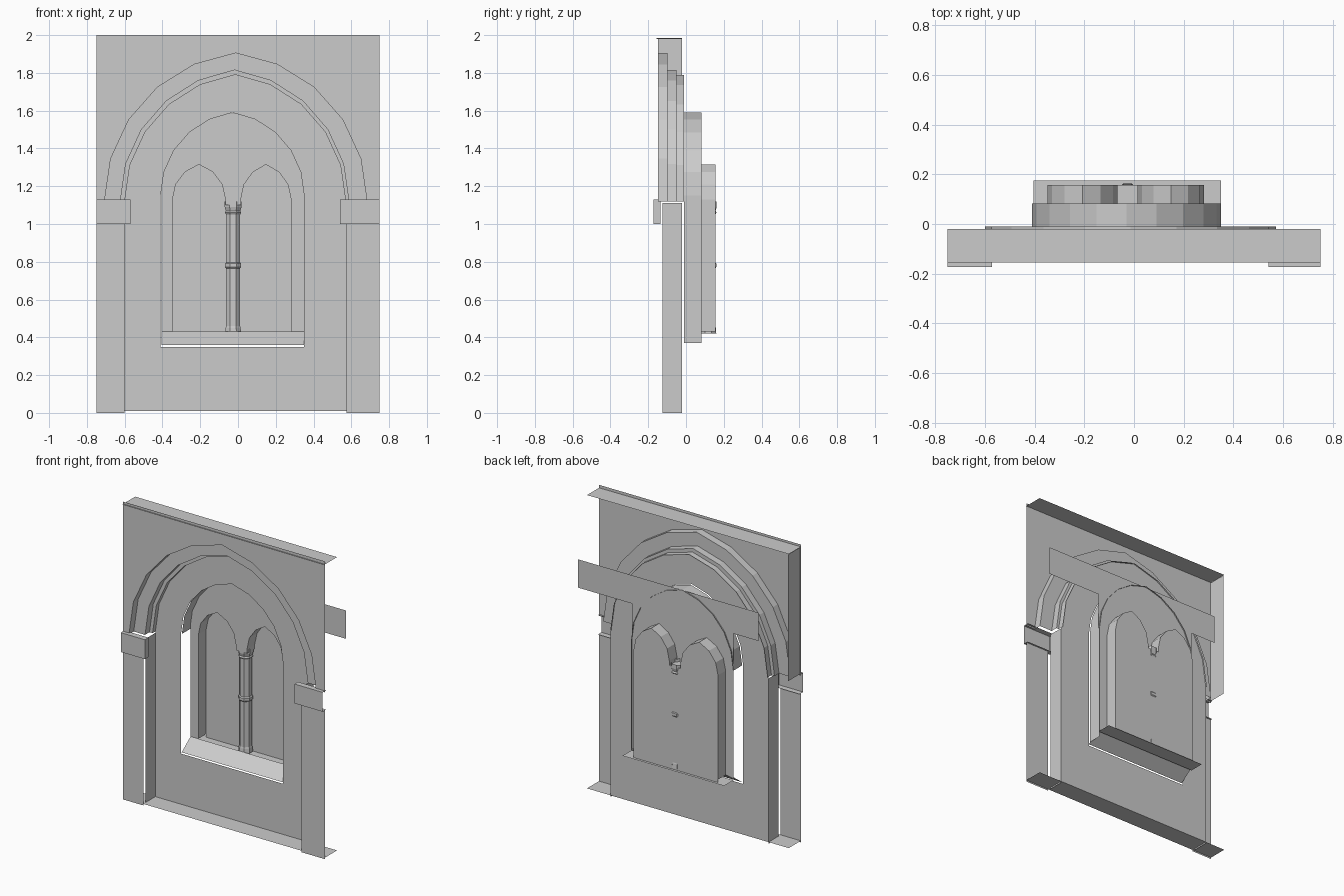
import bpy, math
from mathutils import Vector
from mathutils.geometry import tessellate_polygon

if "Cube" in bpy.data.objects:
    bpy.data.objects.remove(bpy.data.objects["Cube"])

FRONT, WALL, TRACERY, BACK = -0.148, -0.02, 0.075, 0.156


def make(name, verts, faces):
    me = bpy.data.meshes.new(name)
    me.from_pydata(verts, [], faces)
    me.update()
    ob = bpy.data.objects.new(name, me)
    bpy.context.collection.objects.link(ob)
    return ob


def panel(name, y, *loops):
    """Flat xz sheet; the loops after the first are holes."""
    flat = [p for l in loops for p in l]
    tris = tessellate_polygon([[Vector((x, z, 0)) for x, z in l] for l in loops])
    return make(name, [(x, y, z) for x, z in flat], [tuple(t) for t in tris])


def strip(name, path, y0, y1):
    """Sweep an xz path in depth."""
    n = len(path)
    verts = [(x, y0, z) for x, z in path] + [(x, y1, z) for x, z in path]
    return make(name, verts, [(i, i + 1, n + i + 1, n + i) for i in range(n - 1)])


def rect(x0, x1, z0, z1):
    return [(x0, z0), (x1, z0), (x1, z1), (x0, z1)]


def arch(cx, a, spring, h, n=5):
    """Pointed arch from left foot over the apex to right foot."""
    c = (h * h - a * a) / (2 * a)
    r = a + c
    end = math.atan2(h, c)
    right = [(r * math.cos(end * i / n) - c, r * math.sin(end * i / n)) for i in range(n + 1)]
    return ([(cx - x, spring + z) for x, z in right]
            + [(cx + x, spring + z) for x, z in right[-2::-1]])


# Recessed arch orders
A = arch(-0.012, 0.695, 1.12, 0.785)
B = arch(-0.018, 0.605, 1.12, 0.695)
C = arch(-0.015, 0.585, 1.12, 0.67)
panel("spandrel_face", FRONT, [(-0.75, 1.12)] + A + [(0.75, 1.12), (0.75, 2), (-0.75, 2)])
strip("outer_soffit", A, FRONT, -0.097)
panel("outer_order", -0.097, A + B[::-1])
strip("middle_soffit", B, -0.097, -0.05)
panel("middle_order", -0.05, B + C[::-1])
strip("inner_soffit", C, -0.05, WALL + 0.01)

# Recessed wall with the window opening
W = arch(-0.03, 0.38, 1.15, 0.44)
panel("recessed_wall", WALL, [(-0.60, 0.01)] + C + [(0.575, 1.11), (0.575, 0.01)],
      [(-0.41, 0.35)] + W + [(0.35, 0.35)])
strip("window_reveal", W + [(0.35, 0.37)], WALL + 0.01, TRACERY + 0.008)
make("sloping_sill", [(-0.405, WALL, 0.36), (0.35, WALL, 0.36), (0.35, TRACERY, 0.43),
                      (-0.405, TRACERY, 0.43)], [(0, 1, 2, 3)])

# Pillars and capitals
for side, x_out, x_in, x_cap in (("left", -0.75, -0.60, -0.57), ("right", 0.75, 0.575, 0.54)):
    panel(side + "_pillar_face", FRONT, rect(x_out, x_in, 0, 1.0))
    strip(side + "_pillar_jamb", [(x_in, 0), (x_in, 1.11)], -0.125, WALL)
    panel(side + "_capital_face", -0.173, rect(x_out, x_cap, 1.0, 1.13))
    strip(side + "_capital_sides", [(x_out, 1.0), (x_cap, 1.0), (x_cap, 1.13), (x_out, 1.13)],
          -0.173, -0.135)

# Outer closing sheets
strip("top_plate", [(-0.75, 1.985), (0.75, 1.98)], -0.155, WALL)
strip("bottom_plate", [(-0.75, 0.01), (0.75, 0.01)], FRONT, WALL)
strip("left_side_plate", [(-0.745, 1.13), (-0.745, 1.98)], FRONT, WALL)

# Tracery plate, twin lancets and rear panel
twin = ([(-0.347, 0.43)] + arch(-0.207, 0.14, 1.13, 0.185, 3)
        + [(-0.067, 1.10), (0.015, 1.10)] + arch(0.148, 0.133, 1.13, 0.185, 3) + [(0.281, 0.43)])
panel("tracery_plate", TRACERY,
      [(-0.405, 0.42)] + twin + [(0.35, 0.42), (0.35, 1.395), (-0.405, 1.395)])
panel("tracery_band", TRACERY, rect(-0.59, 0.75, 1.395, 1.585))
strip("lancet_jambs", twin, TRACERY, BACK)
panel("rear_panel", BACK, [(-0.347, 0.41)] + twin[1:-1] + [(0.281, 0.41)])
strip("rear_sill", [(-0.405, 0.41), (0.35, 0.41)], TRACERY, BACK + 0.018)

# Central octagonal colonnette, turned from a profile
profile = [(0.046, 0.42), (0.043, 0.45), (0.04, 0.46), (0.04, 0.765), (0.046, 0.772),
           (0.046, 0.79), (0.04, 0.797), (0.04, 1.05), (0.047, 1.06), (0.042, 1.07),
           (0.048, 1.09), (0.048, 1.12)]
N = 8
ring = [math.tau * (k + 0.5) / N for k in range(N)]
verts = [(-0.026 + r * math.cos(t), 0.118 + r * math.sin(t), z) for r, z in profile for t in ring]
faces = [(j * N + k, j * N + (k + 1) % N, (j + 1) * N + (k + 1) % N, (j + 1) * N + k)
         for j in range(len(profile) - 1) for k in range(N)]
make("colonnette", verts, faces)
